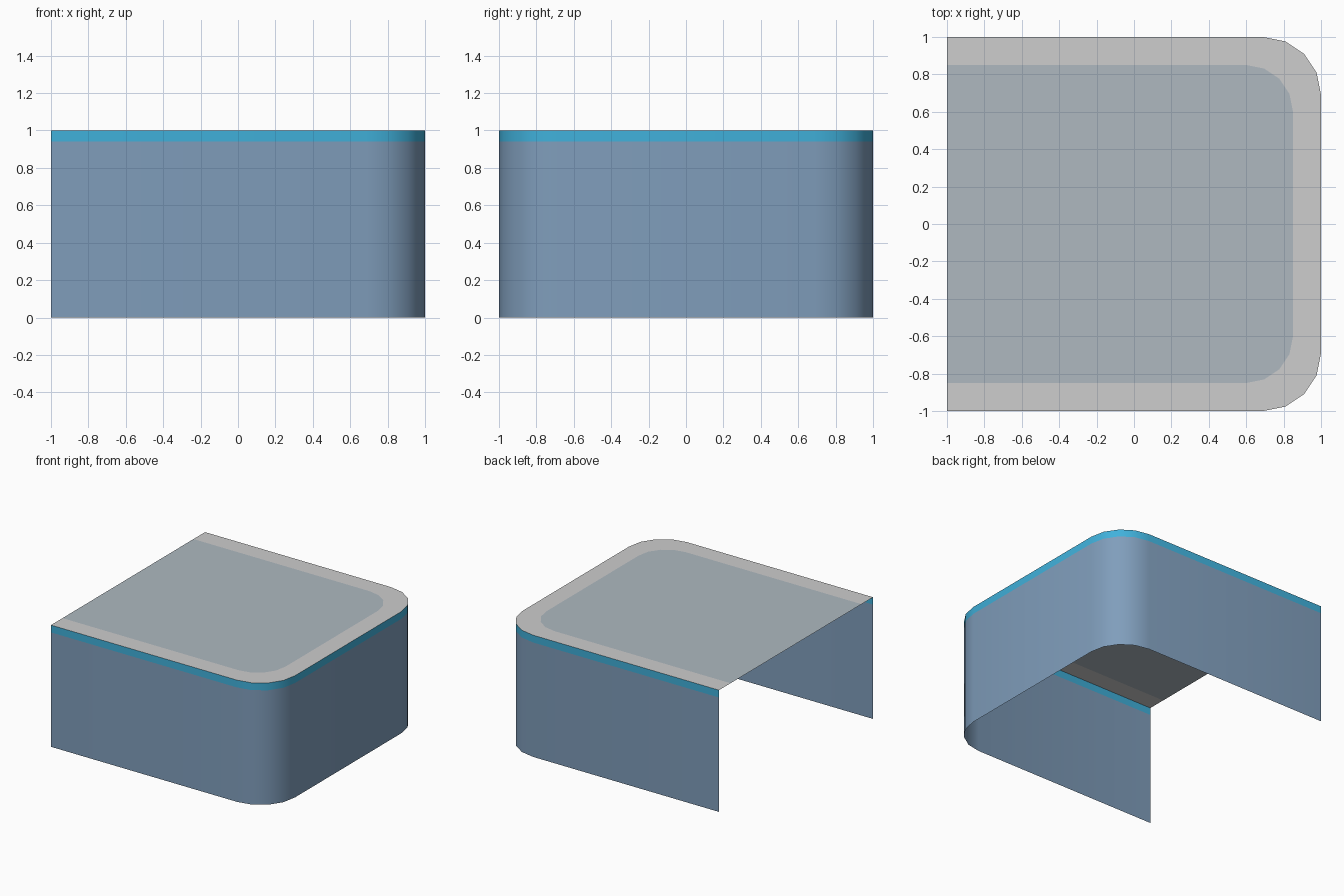
import bpy
import math

if "Cube" in bpy.data.objects:
    bpy.data.objects.remove(bpy.data.objects["Cube"])


def material(name, rgb):
    m = bpy.data.materials.new(name)
    m.diffuse_color = (*rgb, 1.0)
    m.use_nodes = True
    m.node_tree.nodes["Principled BSDF"].inputs["Base Color"].default_value = m.diffuse_color
    return m


WALL = material("slate blue", (0.215, 0.34, 0.50))
TRIM = material("bright cyan", (0.052, 0.44, 0.71))
BORDER = material("light grey", (0.61, 0.61, 0.61))
PANEL = material("blue grey", (0.425, 0.485, 0.53))


def u_profile(half, radius, segments=4):
    """U-shaped outline, open at x = -1, with two rounded corners at +x."""
    c = half - radius
    arc = [(c + radius * math.cos(a), c + radius * math.sin(a))
           for a in (math.pi / 2 * i / segments for i in range(segments + 1))]
    pts = [(x, -y) for x, y in reversed(arc)] + arc
    return [(-1.0, -half)] + pts + [(-1.0, half)]


def make(name, verts, faces, mat, smooth=False):
    me = bpy.data.meshes.new(name)
    me.from_pydata(verts, [], faces)
    me.materials.append(mat)
    for p in me.polygons:
        p.use_smooth = smooth
    ob = bpy.data.objects.new(name, me)
    bpy.context.collection.objects.link(ob)
    return ob


def strip(name, lower, upper, mat, smooth=False):
    """Bridge two open outlines with quads."""
    n = len(lower)
    faces = [(i, i + 1, n + i + 1, n + i) for i in range(n - 1)]
    return make(name, lower + upper, faces, mat, smooth)


def at(profile, z):
    return [(x, y, z) for x, y in profile]


outer = u_profile(1.0, 0.31)
inner = u_profile(0.85, 0.25)

# Thin outer walls on three sides and the coloured band above them
strip("wall", at(outer, 0.0), at(outer, 0.94), WALL, True)
strip("top_band", at(outer, 0.94), at(outer, 1.0), TRIM, True)

# Flat roof: pale border around a tinted centre panel
strip("roof_border", at(outer, 1.0), at(inner, 1.0), BORDER)
make("roof_panel", at(inner, 1.0), [tuple(range(len(inner)))], PANEL)
